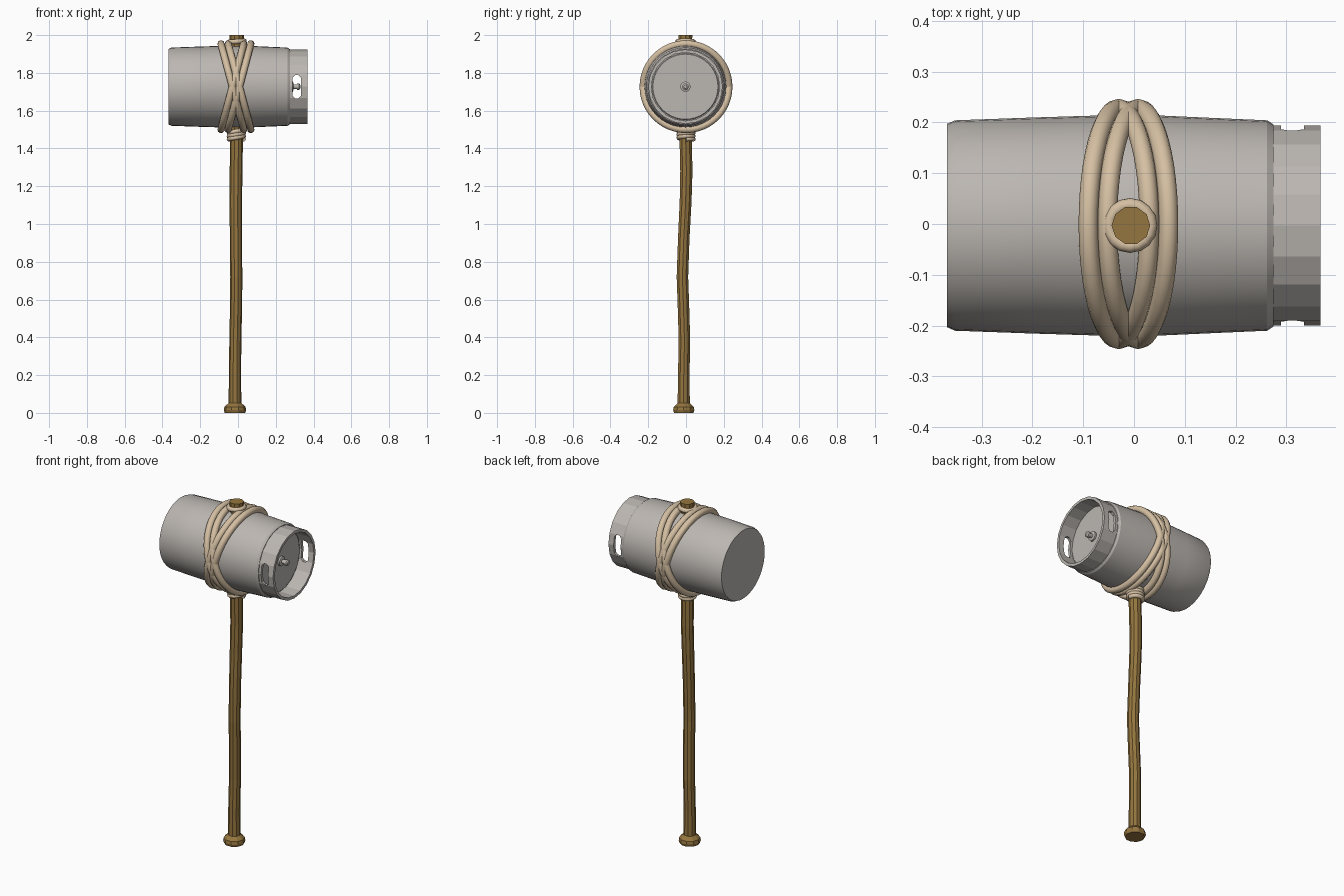
import bpy, bmesh
from math import sin, cos, pi, radians

if "Cube" in bpy.data.objects:
    bpy.data.objects.remove(bpy.data.objects["Cube"])

CY, CZ = -0.003, 1.727  # keg axis runs along x through here


def material(name, rgb):
    m = bpy.data.materials.new(name)
    m.diffuse_color = (*rgb, 1)
    m.use_nodes = True
    m.node_tree.nodes["Principled BSDF"].inputs["Base Color"].default_value = m.diffuse_color
    return m


STEEL = material("steel", (0.50, 0.47, 0.44))
WOOD = material("wood", (0.30, 0.18, 0.05))
ROPE = material("rope", (0.66, 0.52, 0.36))


def finish(name, bm, mat, smooth=None):
    bmesh.ops.recalc_face_normals(bm, faces=bm.faces)
    me = bpy.data.meshes.new(name)
    bm.to_mesh(me)
    bm.free()
    ob = bpy.data.objects.new(name, me)
    bpy.context.collection.objects.link(ob)
    if mat:
        me.materials.append(mat)
    if smooth:
        bpy.ops.object.select_all(action='DESELECT')
        ob.select_set(True)
        bpy.context.view_layer.objects.active = ob
        bpy.ops.object.shade_smooth_by_angle(angle=radians(smooth))
    return ob


def loft(bm, rings, closed=False):
    """Join rings of points with quads; cap the ends, or close on itself."""
    loops = [[bm.verts.new(p) for p in ring] for ring in rings]
    pairs = list(zip(loops, loops[1:]))
    if closed:
        pairs.append((loops[-1], loops[0]))
    else:
        bm.faces.new(loops[0])
        bm.faces.new(loops[-1])
    for a, b in pairs:
        n = len(a)
        for i in range(n):
            bm.faces.new((a[i], a[(i + 1) % n], b[(i + 1) % n], b[i]))


def lathe_x(name, profile, sides, mat, smooth=None, closed=False):
    bm = bmesh.new()
    loft(bm, [[(x, CY + r * cos(2 * pi * i / sides), CZ + r * sin(2 * pi * i / sides))
               for i in range(sides)] for x, r in profile], closed)
    return finish(name, bm, mat, smooth)


def rope(name, pts, radius, cyclic=False):
    cu = bpy.data.curves.new(name, 'CURVE')
    cu.dimensions = '3D'
    cu.bevel_depth = radius
    cu.bevel_resolution = 3
    cu.use_fill_caps = True
    sp = cu.splines.new('POLY')
    sp.points.add(len(pts) - 1)
    for p, co in zip(sp.points, pts):
        p.co = (*co, 1)
    sp.use_cyclic_u = cyclic
    sp.use_smooth = True
    cu.materials.append(ROPE)
    ob = bpy.data.objects.new(name, cu)
    bpy.context.collection.objects.link(ob)
    bpy.ops.object.select_all(action='DESELECT')
    ob.select_set(True)
    bpy.context.view_layer.objects.active = ob
    bpy.ops.object.convert(target='MESH')


# Keg body: gently bulged barrel with a recessed lid edge
lathe_x("keg_body", [(-0.368, 0.200), (-0.352, 0.207), (-0.2, 0.2125), (-0.07, 0.2165),
                     (0.05, 0.2165), (0.16, 0.2115), (0.262, 0.207), (0.274, 0.199),
                     (0.276, 0.176), (0.280, 0.172)], 40, STEEL, 25)

# Faceted collar with two hand slots
collar = lathe_x("keg_collar", [(0.270, 0.197), (0.367, 0.197), (0.367, 0.181),
                                (0.270, 0.181)], 20, STEEL, closed=True)
x0, x1, h, c = 0.289, 0.334, 0.062, 0.014
slot = [(x0, h - c), (x0 + c, h), (x1 - c, h), (x1, h - c),
        (x1, c - h), (x1 - c, -h), (x0 + c, -h), (x0, c - h)]
bm = bmesh.new()
loft(bm, [[(x, y, CZ + z) for x, z in slot] for y in (-0.3, 0.3)])
cutter = finish("slot_cutter", bm, None)
cutter.hide_render = True
cutter.hide_set(True)
mod = collar.modifiers.new("slots", 'BOOLEAN')
mod.operation = 'DIFFERENCE'
mod.solver = 'EXACT'
mod.object = cutter

# Valve in the middle of the lid
lathe_x("valve", [(0.276, 0.027), (0.290, 0.027), (0.293, 0.020), (0.293, 0.012),
                  (0.312, 0.012), (0.312, 0.017), (0.324, 0.017), (0.330, 0.009)],
        16, STEEL, 30)

# Slightly crooked ten-sided handle with a knob at the foot: x, y, z, radius
handle = [(-0.016, -0.012, 0.0, 0.054), (-0.016, -0.012, 0.014, 0.059),
          (-0.016, -0.012, 0.032, 0.056), (-0.016, -0.012, 0.052, 0.034),
          (-0.016, -0.012, 0.20, 0.032), (-0.014, -0.008, 0.38, 0.032),
          (-0.010, -0.014, 0.58, 0.032), (-0.009, -0.019, 0.72, 0.032),
          (-0.011, -0.012, 0.92, 0.032), (-0.012, -0.002, 1.12, 0.033),
          (-0.010, 0.002, 1.28, 0.034), (-0.008, -0.002, 1.45, 0.034),
          (-0.006, -0.003, 1.75, 0.037), (-0.006, -0.003, 2.0, 0.038)]
bm = bmesh.new()
loft(bm, [[(x + r * cos(pi * i / 5), y + r * sin(pi * i / 5), z) for i in range(10)]
          for x, y, z, r in handle])
finish("handle", bm, WOOD)

# Two crossed pairs of rope loops round the keg
for tilt in (-1, 1):
    for n, off in enumerate((-0.019, 0.019)):
        t = [2 * pi * i / 48 for i in range(48)]
        rope(f"keg_rope_{'left' if tilt < 0 else 'right'}_{n + 1}",
             [(-0.011 + off + tilt * 0.060 * cos(a), 0.227 * sin(a), CZ + 0.227 * cos(a))
              for a in t], 0.019, True)

# Rope bindings where the handle enters and leaves the keg
N = 16
rope("top_binding", [(-0.008 + 0.041 * cos(2 * pi * i / N), -0.003 + 0.041 * sin(2 * pi * i / N),
                      1.966 + 0.003 * cos(2 * pi * i / N)) for i in range(N)], 0.013, True)
rope("bottom_binding", [(-0.009 + 0.039 * cos(2 * pi * i / N), 0.039 * sin(2 * pi * i / N),
                         1.445 + 0.058 * i / (3.5 * N) + 0.004 * cos(2 * pi * i / N))
                        for i in range(int(3.5 * N) + 1)], 0.012)
